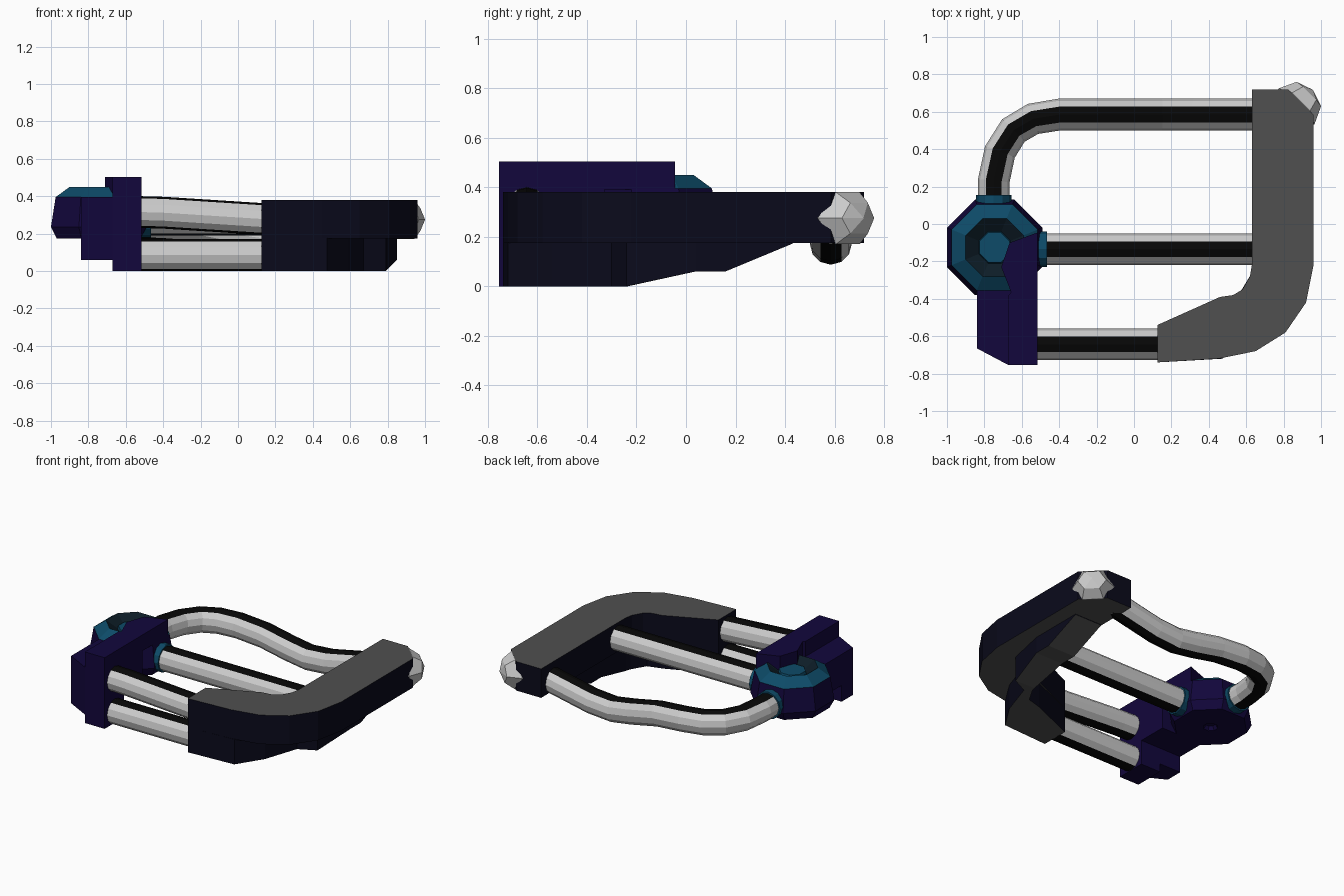
import bpy, bmesh, math
from mathutils import Vector

if "Cube" in bpy.data.objects:
    bpy.data.objects.remove(bpy.data.objects["Cube"])


def material(name, r, g, b):
    m = bpy.data.materials.new(name)
    m.diffuse_color = (r, g, b, 1)
    m.use_nodes = True
    m.node_tree.nodes["Principled BSDF"].inputs["Base Color"].default_value = m.diffuse_color
    return m


SILVER = material("silver", .6, .6, .6)
BLACK = material("black", .002, .002, .002)
NAVY = material("dark_navy", .003, .003, .011)
GREY = material("dark_grey", .08, .08, .08)
PURPLE = material("purple", .006, .002, .045)
TEAL = material("teal", .004, .07, .14)
DARK = material("dark_teal", .004, .012, .02)


def finish(name, bm, mats):
    bmesh.ops.recalc_face_normals(bm, faces=bm.faces)
    me = bpy.data.meshes.new(name)
    bm.to_mesh(me)
    bm.free()
    for m in mats:
        me.materials.append(m)
    ob = bpy.data.objects.new(name, me)
    bpy.context.collection.objects.link(ob)
    return ob


def loft(name, rings, mats, pick=lambda ring, side: 0):
    """Skin a list of equal-length rings and cap both ends."""
    bm = bmesh.new()
    vs = [[bm.verts.new(p) for p in r] for r in rings]
    n = len(vs[0])
    for k in range(len(vs) - 1):
        for i in range(n):
            j = (i + 1) % n
            f = bm.faces.new((vs[k][i], vs[k][j], vs[k + 1][j], vs[k + 1][i]))
            f.material_index = pick(k, i)
    bm.faces.new(vs[0]).material_index = pick(-1, 0)
    bm.faces.new(vs[-1]).material_index = pick(len(vs) - 1, 0)
    return finish(name, bm, mats)


def prism(name, outline, z0, z1, side, cap):
    rings = [[(x, y, z) for x, y in outline] for z in (z0, z1)]
    return loft(name, rings, [side, cap], lambda k, i: 0 if k == 0 else 1)


def tube(name, path, r, mats, striped=True, n=12):
    path = [Vector(p) for p in path]
    rings = []
    for k, p in enumerate(path):
        a, b = path[max(k - 1, 0)], path[min(k + 1, len(path) - 1)]
        t = (b - a).normalized()
        side = t.cross(Vector((0, 0, 1))).normalized()
        up = side.cross(t)
        rings.append([p + r * (math.cos(i * math.tau / n) * side + math.sin(i * math.tau / n) * up)
                      for i in range(n)])
    return loft(name, rings, mats, lambda k, i: int(striped and i in (2, 3, 8, 9)))


# C-shaped arm, upper slab with a cut corner for the knob
prism("arm", [(.125, -.54), (.46, -.39), (.53, -.38), (.58, -.35), (.62, -.28), (.63, -.22),
              (.63, .72), (.825, .72), (.96, .585), (.96, -.22), (.92, -.42), (.81, -.58),
              (.65, -.68), (.45, -.72), (.125, -.74)], .175, .38, NAVY, GREY)

# tapering underside of the arm: outer point, inner point, bottom height
stations = [((.125, -.74), (.125, -.54), 0), ((.475, -.72), (.46, -.40), 0),
            ((.59, -.54), (.565, -.37), 0), ((.67, -.30), (.625, -.27), 0),
            ((.79, -.24), (.635, -.235), 0), ((.85, .04), (.635, .04), .06),
            ((.85, .16), (.635, .16), .06), ((.85, .43), (.635, .43), .172)]
loft("arm_underside", [[(*o, .177), (*i, .177), (*i, z), (*o, z)] for o, i, z in stations],
     [NAVY, GREY], lambda k, i: int(i == 2))


# faceted knob: a low dome facing diagonally outward from the arm corner
def knob_point(u, z, w):
    s = math.sqrt(.5)
    return (.865 + s * (w - u), .625 + s * (w + u), .275 + z)


knob = []
for hw, cw, cz, w_side, w_top in [(.12, .06, .09, -.03, 0), (.136, .068, .105, .005, .04),
                                  (.092, .05, .062, .099, .105), (.004, .002, .004, .129, .129)]:
    knob.append([knob_point(*p) for p in [(hw, 0, w_side), (cw, cz, w_top), (-cw, cz, w_top),
                                          (-hw, 0, w_side), (-cw, -cz, w_top), (cw, -cz, w_top)]])
loft("end_knob", knob, [SILVER])

# rods
R = .085
tube("front_lower_rod", [(-.55, -.643, .085), (.15, -.643, .085)], R, [SILVER, BLACK])
tube("front_upper_rod", [(-.55, -.643, .316), (-.4, -.643, .312), (.15, -.643, .277)], R, [SILVER, BLACK])
tube("middle_rod", [(-.6, -.135, .275), (.66, -.135, .275)], R, [SILVER, BLACK])
tube("curved_rod", [(-.75, .05, .275), (-.75, .23, .275), (-.717, .385, .265), (-.645, .5, .26),
                    (-.54, .562, .255), (-.4, .585, .25), (-.2, .585, .235), (0, .585, .195),
                    (.15, .585, .172), (.32, .585, .185), (.66, .585, .255)], R, [SILVER, BLACK])

# collars where rods meet the hub
tube("middle_collar", [(-.6, -.135, .275), (-.465, -.135, .275)], .095, [TEAL], False)
tube("curved_collar", [(-.75, .05, .275), (-.75, .155, .275)], .095, [TEAL], False)

# octagonal hub with stepped recess on top and small dimple below: (apothem, z)
profile = [(.03, .2), (.045, .175), (.225, .175), (.255, .235), (.23, .395),
           (.155, .45), (.085, .40), (.08, .42)]
hub = []
for a, z in profile:
    r = a / math.cos(math.pi / 8)
    hub.append([(-.745 + r * math.cos((i + .5) * math.pi / 4),
                 -.125 + r * math.sin((i + .5) * math.pi / 4), z) for i in range(8)])
loft("hub", hub, [PURPLE, TEAL, DARK], lambda k, i: 0 if k < 4 else (2 if k == 5 else 1))

# bracket holding the front rods to the hub
front = [(-.84, -.665), (-.67, -.755), (-.515, -.755)]
prism("bracket_block", [(-.84, -.33)] + front + [(-.515, -.33)], .175, .395, PURPLE, PURPLE)
prism("bracket_lower_block", [(-.84, -.54)] + front + [(-.515, -.54)], .06, .18, PURPLE, PURPLE)
prism("bracket_foot", [(-.67, -.54), (-.67, -.755), (-.515, -.755), (-.515, -.54)],
      0, .065, PURPLE, PURPLE)
prism("bracket_top", [(-.67, -.755), (-.515, -.755), (-.515, -.045), (-.665, -.1),
                      (-.71, -.23), (-.657, -.365), (-.67, -.38)], .39, .503, PURPLE, PURPLE)
